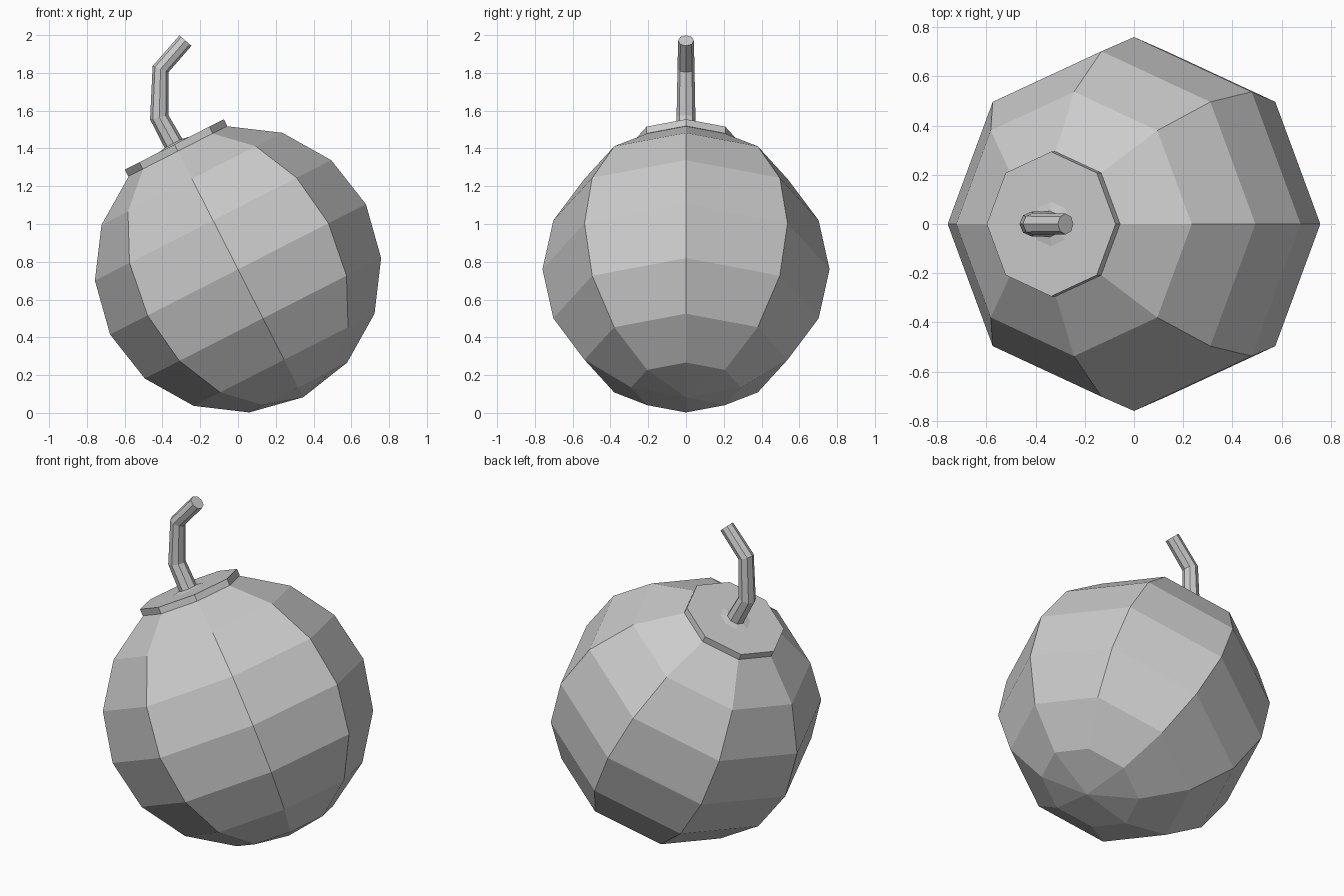
import bpy, bmesh
from math import radians, sin, cos, pi
from mathutils import Vector, Matrix

if "Cube" in bpy.data.objects:
    bpy.data.objects.remove(bpy.data.objects["Cube"])

R, CZ, TILT = 0.76, 0.76, radians(-27)
FRAME = Matrix.Translation((0, 0, CZ)) @ Matrix.Rotation(TILT, 4, 'Y')


def finish(name, bm):
    bmesh.ops.recalc_face_normals(bm, faces=bm.faces)
    mesh = bpy.data.meshes.new(name)
    bm.to_mesh(mesh)
    bm.free()
    obj = bpy.data.objects.new(name, mesh)
    bpy.context.collection.objects.link(obj)
    return obj


# Faceted round body, leaning to the left
bm = bmesh.new()
bmesh.ops.create_uvsphere(bm, u_segments=8, v_segments=8, radius=R)
for v in bm.verts:  # put a corner exactly on the x axis
    r = v.co.xy.length
    if r > 1e-5:
        a = round(math_a / (pi / 4)) * pi / 4 if (math_a := Vector((1, 0)).angle_signed(v.co.xy)) is not None else 0
        v.co.x, v.co.y = r * cos(a), r * sin(a)
bm.transform(FRAME)
finish("body", bm)

# Thin eight-sided lid on the uppermost ring of the body
bm = bmesh.new()
low, high, lid_r = 0.702, 0.742, 0.294
loops = [[bm.verts.new((lid_r * cos(i * pi / 4), lid_r * sin(i * pi / 4), h))
          for i in range(8)] for h in (low, high)]
bm.faces.new(loops[0])
bm.faces.new(loops[1])
for i in range(8):
    j = (i + 1) % 8
    bm.faces.new((loops[0][i], loops[0][j], loops[1][j], loops[1][i]))
bm.transform(FRAME)
finish("lid", bm)

# Bent, slightly tapering fuse: octagon rings along a short path
path = [Vector(p) for p in ((-0.335, 0, 1.415), (-0.417, 0, 1.565),
                            (-0.41, 0, 1.82), (-0.278, 0, 1.971))]
radii = (0.053, 0.050, 0.045, 0.042)
bm = bmesh.new()
rings = []
for k, (p, r) in enumerate(zip(path, radii)):
    d = Vector()
    if k > 0:
        d += (p - path[k - 1]).normalized()
    if k < len(path) - 1:
        d += (path[k + 1] - p).normalized()
    d.normalize()
    side = Vector((d.z, 0, -d.x))
    rings.append([bm.verts.new(p + r * (side * cos(i * pi / 4) + Vector((0, 1, 0)) * sin(i * pi / 4)))
                  for i in range(8)])
for a, b in zip(rings, rings[1:]):
    for i in range(8):
        j = (i + 1) % 8
        bm.faces.new((a[i], a[j], b[j], b[i]))
bm.faces.new(rings[0])
bm.faces.new(rings[-1])
finish("fuse", bm)
